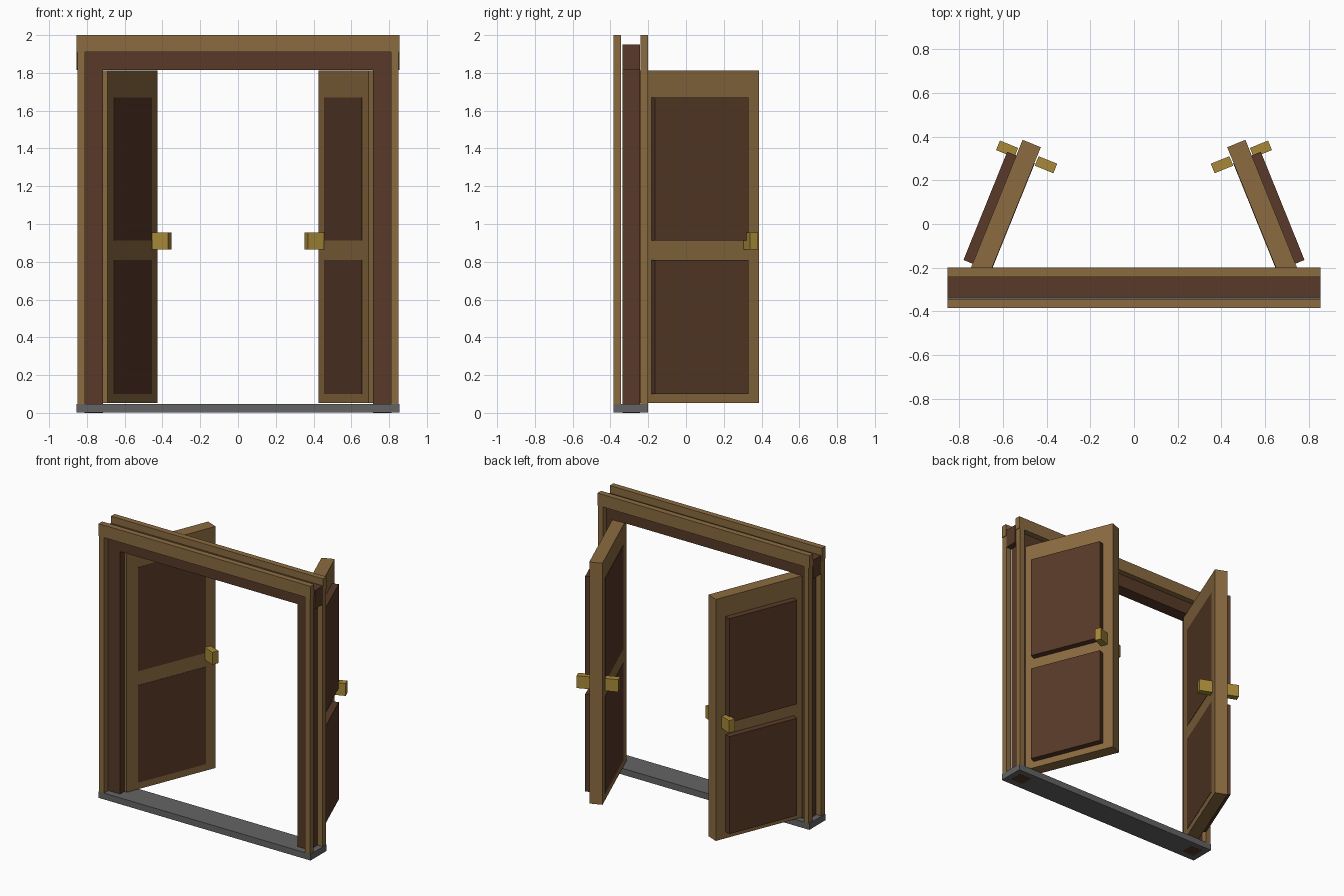
import bpy
import math
from mathutils import Matrix, Vector

if "Cube" in bpy.data.objects:
    bpy.data.objects.remove(bpy.data.objects["Cube"])


def srgb(r, g, b):
    return tuple(((c / 255 + 0.055) / 1.055) ** 2.4 for c in (r, g, b)) + (1.0,)


def material(name, rgb):
    m = bpy.data.materials.new(name)
    m.diffuse_color = srgb(*rgb)
    m.use_nodes = True
    m.node_tree.nodes["Principled BSDF"].inputs["Base Color"].default_value = m.diffuse_color
    return m


LIGHT = material("light_wood", (139, 107, 64))
DARK = material("dark_wood", (88, 58, 40))
BRASS = material("brass", (168, 137, 56))
STONE = material("grey_stone", (100, 100, 100))


def box(name, mat, x, y, z, frame=Matrix.Identity(4)):
    """Box from (min, max) ranges, placed in an optional local frame."""
    centre = Vector([(r[0] + r[1]) / 2 for r in (x, y, z)])
    size = [r[1] - r[0] for r in (x, y, z)]
    bpy.ops.mesh.primitive_cube_add(size=1)
    ob = bpy.context.object
    ob.name = name
    ob.data.materials.append(mat)
    ob.matrix_world = frame @ Matrix.Translation(centre) @ Matrix.Diagonal((*size, 1))
    return ob


FRONT, CORE, BACK = (-0.385, -0.343), (-0.336, -0.243), (-0.242, -0.2)

# Threshold and header
box("threshold", STONE, (-0.855, 0.855), (-0.385, -0.2), (0.001, 0.047))
box("header_core", DARK, (-0.855, 0.855), CORE, (1.815, 1.95))
for label, y in (("front", FRONT), ("back", BACK)):
    box(label + "_header_trim", LIGHT, (-0.855, 0.855), y, (1.91, 2.0))

for side, s in (("left", -1), ("right", 1)):
    # Jamb running down through the threshold, with trim posts front and back
    box(side + "_jamb", DARK, sorted((s * 0.715, s * 0.812)), CORE, (0, 1.815))
    for label, y in (("front", FRONT), ("back", BACK)):
        box(f"{side}_{label}_trim_post", LIGHT, sorted((s * 0.81, s * 0.85)), y, (0.047, 1.91))

    # Door frame: local x runs outward through the leaf, local y from hinge to free edge
    swing = Matrix.Translation((s * 0.69, -0.299, 0)) @ Matrix.Rotation(s * math.radians(22), 4, 'Z')

    def door_box(name, mat, out, along, z):
        box(f"{side}_{name}", mat, sorted((s * out[0], s * out[1])), along, z, swing)

    door_box("door_leaf", LIGHT, (0, 0.09), (0, 0.702), (0.052, 1.813))
    # Panels stand proud outside and nearly flush inside
    door_box("upper_panel", DARK, (-0.002, 0.135), (0.09, 0.625), (0.912, 1.67))
    door_box("lower_panel", DARK, (-0.002, 0.135), (0.09, 0.625), (0.10, 0.81))
    door_box("outer_handle", BRASS, (0.095, 0.185), (0.613, 0.66), (0.865, 0.955))
    door_box("inner_handle", BRASS, (-0.098, -0.006), (0.613, 0.66), (0.865, 0.955))
